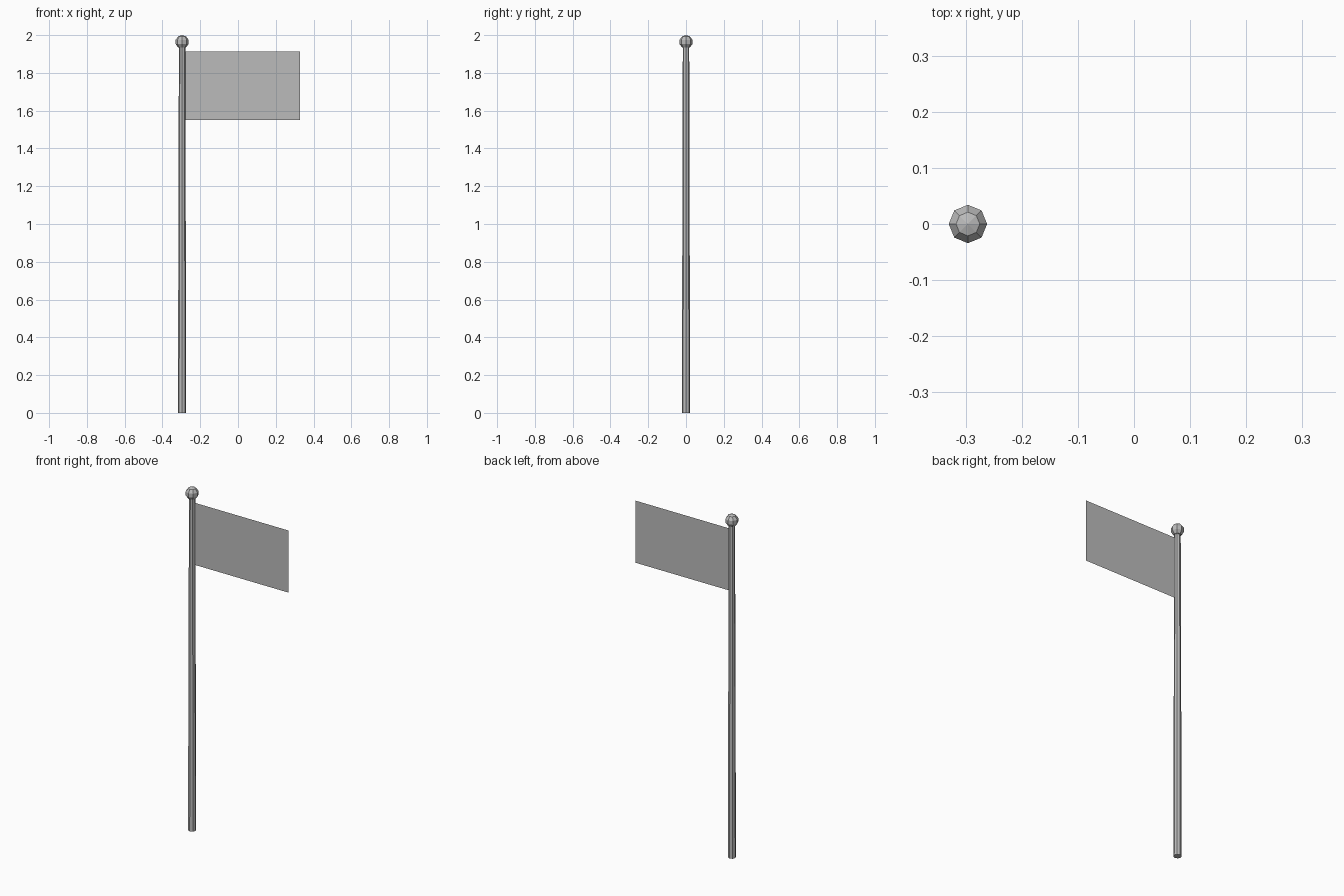
import bpy

if "Cube" in bpy.data.objects:
    bpy.data.objects.remove(bpy.data.objects["Cube"], do_unlink=True)

POLE_X = -0.296
SIDES = 8
BALL_RADIUS = 0.036
BALL_Z = 2 - BALL_RADIUS

# One plain grey for everything
grey = bpy.data.materials.new("plain grey")
grey.use_nodes = True
colour = (0.5, 0.5, 0.5, 1)
grey.diffuse_color = colour
for node in grey.node_tree.nodes:
    if node.type == 'BSDF_PRINCIPLED':
        node.inputs["Base Color"].default_value = colour


def finish(name):
    obj = bpy.context.object
    obj.name = name
    obj.data.name = name
    obj.data.materials.append(grey)
    return obj


# Tapered pole, ending inside the ball
pole_top = BALL_Z - 0.025
bpy.ops.mesh.primitive_cone_add(vertices=SIDES, radius1=0.022, radius2=0.017,
                                depth=pole_top, location=(POLE_X, 0, pole_top / 2))
finish("pole")

# Faceted ball on top
bpy.ops.mesh.primitive_uv_sphere_add(segments=SIDES, ring_count=5, radius=BALL_RADIUS,
                                     location=(POLE_X, 0, BALL_Z))
finish("pole_ball")

# Flat single-sheet flag
left, right, low, high = -0.28, 0.327, 1.55, 1.912
mesh = bpy.data.meshes.new("flag")
mesh.from_pydata([(left, 0, low), (right, 0, low), (right, 0, high), (left, 0, high)],
                 [], [(0, 1, 2, 3)])
flag = bpy.data.objects.new("flag", mesh)
bpy.context.collection.objects.link(flag)
mesh.materials.append(grey)
